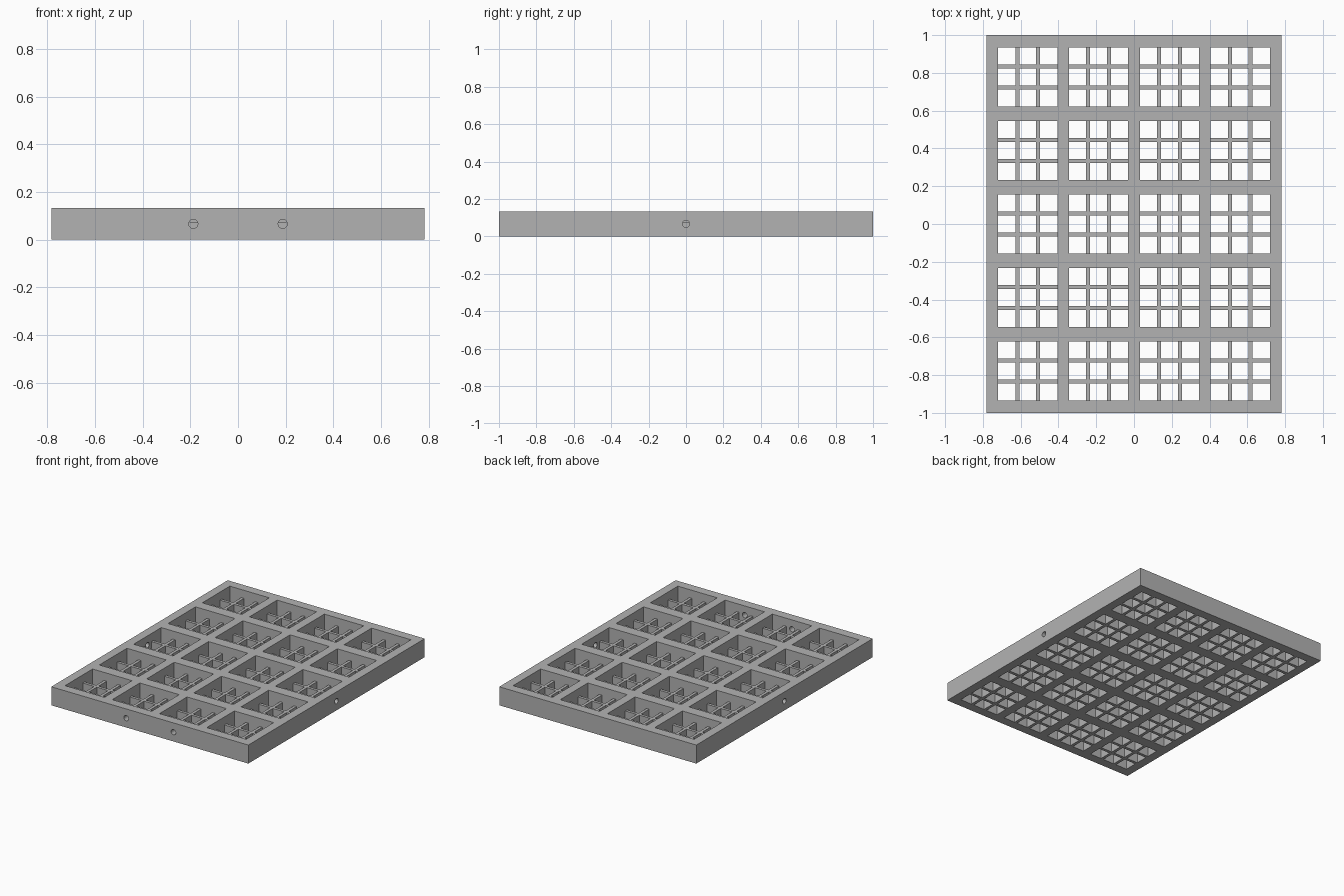
import bpy
import bmesh
from math import radians
from mathutils import Matrix, Vector

old = bpy.data.objects.get("Cube")
if old:
    bpy.data.objects.remove(old, do_unlink=True)

HALF_X, HALF_Y, HEIGHT = 0.782, 1.0, 0.133
CELL = 0.3125
PITCH_X, PITCH_Y = 0.375, 0.389
BAR_WIDTH, BAR_OFFSET, BAR_HEIGHT = 0.021, 0.055, 0.075
HOLE_RADIUS = 0.019

grey = bpy.data.materials.new("plain grey")
grey.use_nodes = True
colour = (0.45, 0.45, 0.45, 1)
grey.diffuse_color = colour
grey.node_tree.nodes["Principled BSDF"].inputs["Base Color"].default_value = colour


def add_object(name, mesh):
    obj = bpy.data.objects.new(name, mesh)
    bpy.context.collection.objects.link(obj)
    return obj


def lattice_mesh(name, xs, ys, height, is_solid):
    """Extrude the solid squares of a grid drawn on lines xs and ys."""
    bm = bmesh.new()
    verts = [[bm.verts.new((x, y, 0)) for y in ys] for x in xs]
    for i in range(len(xs) - 1):
        for j in range(len(ys) - 1):
            if is_solid(i, j):
                bm.faces.new((verts[i][j], verts[i + 1][j],
                              verts[i + 1][j + 1], verts[i][j + 1]))
    bmesh.ops.delete(bm, geom=[v for v in bm.verts if not v.link_faces], context="VERTS")
    base = bm.faces[:]
    result = bmesh.ops.extrude_face_region(bm, geom=base, use_keep_orig=True)
    tops = [g for g in result["geom"] if isinstance(g, bmesh.types.BMVert)]
    bmesh.ops.translate(bm, verts=tops, vec=Vector((0, 0, height)))
    bmesh.ops.recalc_face_normals(bm, faces=bm.faces[:])
    bmesh.ops.dissolve_limit(bm, angle_limit=radians(1), verts=bm.verts[:], edges=bm.edges[:])
    mesh = bpy.data.meshes.new(name)
    bm.to_mesh(mesh)
    bm.free()
    mesh.materials.append(grey)
    return mesh


def bands(centres, width, half):
    """Grid lines: the two outer edges and both sides of every band."""
    return [-half] + [c + s * width / 2 for c in centres for s in (-1, 1)] + [half]


# Frame with rows of open cells
columns = [(i - 1.5) * PITCH_X for i in range(4)]
rows = [(j - 2) * PITCH_Y for j in range(5)]
frame = add_object("frame", lattice_mesh(
    "frame", bands(columns, CELL, HALF_X), bands(rows, CELL, HALF_Y), HEIGHT,
    lambda i, j: i % 2 == 0 or j % 2 == 0))

# Round holes through the front and side walls
bm = bmesh.new()
holes = [(columns[1], -HALF_Y, "X"), (columns[2], -HALF_Y, "X"),
         (-HALF_X, 0, "Y"), (HALF_X, 0, "Y")]
for x, y, axis in holes:
    place = Matrix.Translation((x, y, HEIGHT / 2)) @ Matrix.Rotation(radians(90), 4, axis)
    bmesh.ops.create_cone(bm, cap_ends=True, segments=32, radius1=HOLE_RADIUS,
                          radius2=HOLE_RADIUS, depth=0.2, matrix=place)
mesh = bpy.data.meshes.new("hole_cutter")
bm.to_mesh(mesh)
bm.free()
mesh.materials.append(grey)
cutter = add_object("hole_cutter", mesh)
cutter.hide_render = True
cutter.hide_viewport = True
cutter.display_type = "WIRE"
cut = frame.modifiers.new("wall holes", "BOOLEAN")
cut.operation = "DIFFERENCE"
cut.solver = "EXACT"
cut.object = cutter

# Crossed bars in the floor of each cell
lines = bands([-BAR_OFFSET, BAR_OFFSET], BAR_WIDTH, CELL / 2)
grate = lattice_mesh("floor_grate", lines, lines, BAR_HEIGHT,
                     lambda i, j: i % 2 == 1 or j % 2 == 1)
for x in columns:
    for y in rows:
        add_object("floor_grate", grate).location = (x, y, 0)
